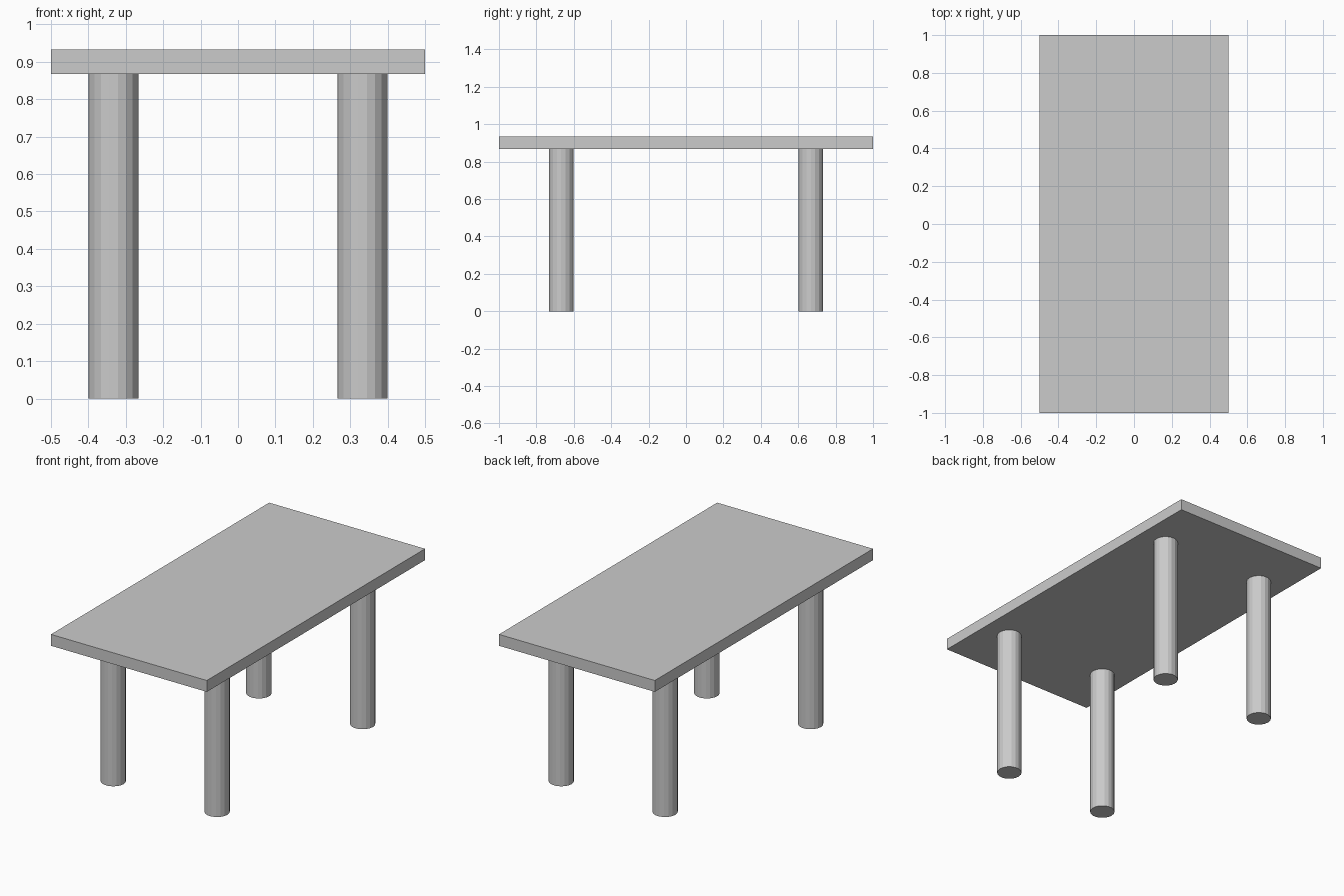
import bpy

if "Cube" in bpy.data.objects:
    bpy.data.objects.remove(bpy.data.objects["Cube"])

TOP_BOTTOM, TOP_HEIGHT = 0.867, 0.933
LEG_RADIUS = 0.0667

# Table top
bpy.ops.mesh.primitive_cube_add(size=1, location=(0, 0, (TOP_BOTTOM + TOP_HEIGHT) / 2))
top = bpy.context.object
top.name = "table_top"
top.scale = (1, 2, TOP_HEIGHT - TOP_BOTTOM)
bpy.ops.object.transform_apply(location=False, rotation=False, scale=True)

# Four round legs
for y, side_y in ((-0.667, "front"), (0.667, "back")):
    for x, side_x in ((-0.333, "left"), (0.333, "right")):
        bpy.ops.mesh.primitive_cylinder_add(
            vertices=18, radius=LEG_RADIUS, depth=TOP_BOTTOM,
            location=(x, y, TOP_BOTTOM / 2), rotation=(0, 0, 1.5707963))
        bpy.context.object.name = f"{side_y}_{side_x}_leg"
